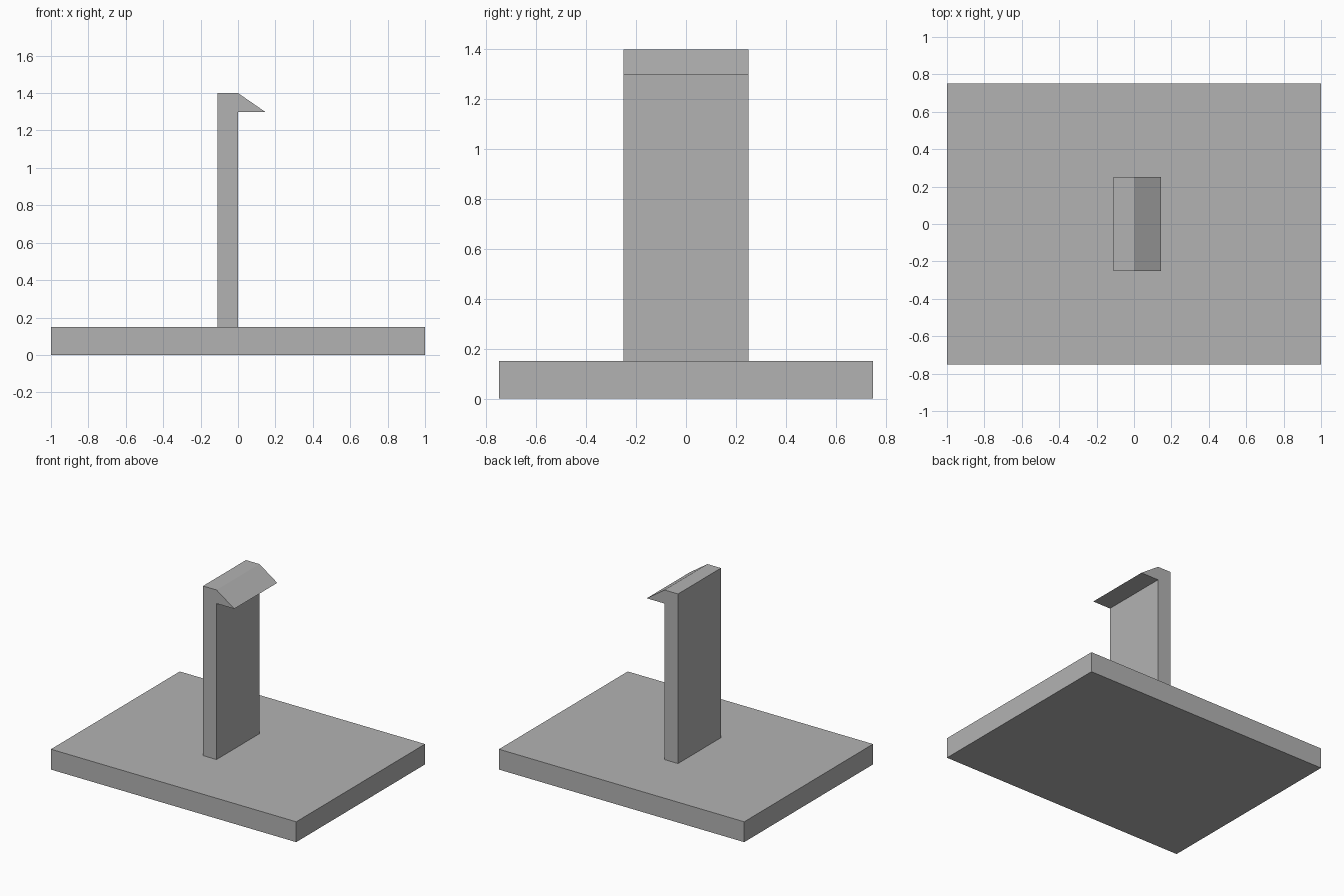
import bpy
import bmesh

cube = bpy.data.objects.get("Cube")
if cube:
    bpy.data.objects.remove(cube, do_unlink=True)

# Single plain grey
grey = bpy.data.materials.new("plain_grey")
grey.use_nodes = True
colour = (0.45, 0.45, 0.45, 1)
grey.diffuse_color = colour
grey.node_tree.nodes["Principled BSDF"].inputs["Base Color"].default_value = colour


def extrude_profile(name, profile, depth):
    """Extrude an x-z outline along y, centred on y = 0."""
    bm = bmesh.new()
    face = bm.faces.new([bm.verts.new((x, -depth / 2, z)) for x, z in profile])
    result = bmesh.ops.extrude_face_region(bm, geom=[face])
    moved = [g for g in result["geom"] if isinstance(g, bmesh.types.BMVert)]
    bmesh.ops.translate(bm, verts=moved, vec=(0, depth, 0))
    bmesh.ops.recalc_face_normals(bm, faces=bm.faces)
    mesh = bpy.data.meshes.new(name)
    bm.to_mesh(mesh)
    bm.free()
    mesh.materials.append(grey)
    obj = bpy.data.objects.new(name, mesh)
    bpy.context.collection.objects.link(obj)
    return obj


BASE_TOP = 0.15
HOOK_BOTTOM = 1.3
TOP = 1.4
POST_LEFT = -0.11

# Flat base slab
extrude_profile("base_plate", [(-1, 0), (1, 0), (1, BASE_TOP), (-1, BASE_TOP)], 1.5)

# Upright clip with a sloped catch at the top
extrude_profile("snap_hook", [
    (POST_LEFT, BASE_TOP), (0, BASE_TOP), (0, HOOK_BOTTOM),
    (0.145, HOOK_BOTTOM), (0, TOP), (POST_LEFT, TOP),
], 0.5)
